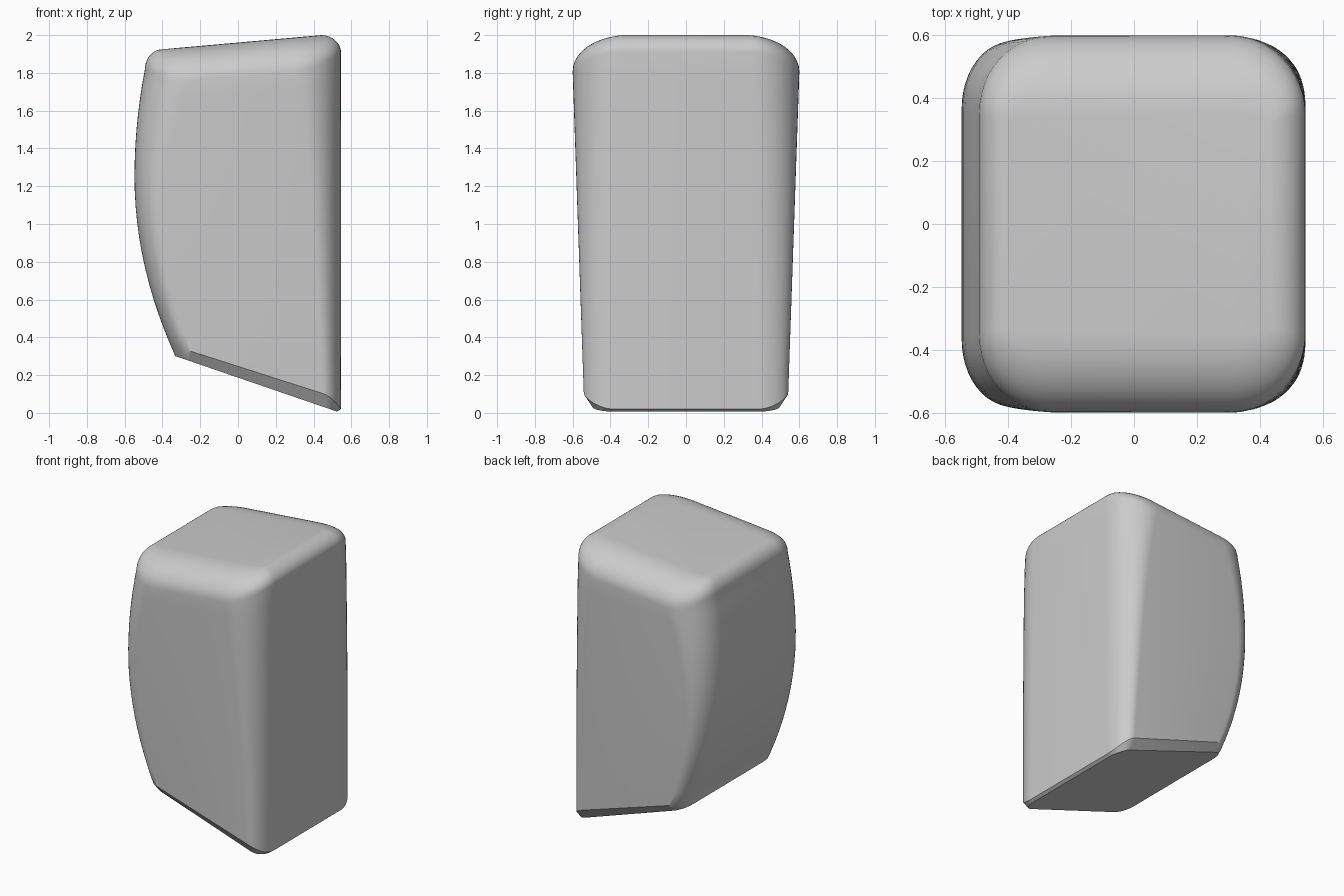
import bpy, bmesh
from math import sin, cos, pi

cube = bpy.data.objects.get("Cube")
if cube:
    bpy.data.objects.remove(cube)

ARC, WALL, CAP = 12, 18, 10
RIGHT = 0.545


def bottom_z(x):          # slanted underside
    return max(0, 0.30 - 0.343 * (x + 0.33))


def top_z(x):             # gently sloping top
    return 1.925 + 0.089 * (x + 0.4)


def left_x(z):            # bulging end profile
    return -0.548 + (0.24 if z < 1.25 else 0.17) * (z - 1.25) ** 2


def half_width(z):
    return 0.541 + 0.059 * min(1, (z - 0.1) / 1.7)


# (x side, y side, angle from the x axis) around the rounded rectangle
corners = []
for sx, sy, flip in ((1, 1, 0), (-1, 1, 1), (-1, -1, 0), (1, -1, 1)):
    for i in range(ARC + 1):
        k = ARC - i if flip else i
        corners.append((sx, sy, pi / 2 * k / ARC))


def wall_point(sx, sy, a, s):
    """Point on the tapered wall, s runs from the lower rim to the upper rim."""
    side = sin(a) ** 2
    x = 0.5 * sx
    for _ in range(8):
        low = bottom_z(x) + (0.02 if sx > 0 else 0.004) + 0.05 * side
        high = top_z(x) - 0.1 - 0.08 * side
        z = low + (high - low) * s
        end = RIGHT if sx > 0 else left_x(z)
        inset = 0.095 + 0.09 * s + 0.055 * s ** 4
        x = end - sx * inset * (1 - cos(a))
    inset_y = 0.16 + 0.09 * s
    y = sy * (half_width(z) - inset_y * (1 - sin(a)))
    return x, y, z


def top_point(sx, sy, a):
    """Rim of the flat top."""
    x = (0.44 if sx > 0 else -0.4) - sx * 0.14 * (1 - cos(a))
    return x, sy * (0.35 - 0.02 * (1 - sin(a))), top_z(x)


def bottom_point(sx, sy, a):
    """Rim of the underside, inside the chamfer."""
    x, y, z = wall_point(sx, sy, a, 0)
    x -= 0.02 * cos(a) if sx > 0 else 0
    y -= sy * 0.045 * sin(a)
    return x, y, bottom_z(x)


def cap_point(c, phi):
    """Elliptic rounding from the wall to the flat top."""
    p, q = wall_point(*c, 1), top_point(*c)
    f = (1 - cos(phi), 1 - cos(phi), sin(phi))
    return [u + (v - u) * w for u, v, w in zip(p, q, f)]


# Stack the rings and bridge them
rings = [[bottom_point(*c) for c in corners]]
rings += [[wall_point(*c, i / WALL) for c in corners] for i in range(WALL + 1)]
rings += [[cap_point(c, pi / 2 * i / CAP) for c in corners] for i in range(1, CAP + 1)]

bm = bmesh.new()
loops = [[bm.verts.new(p) for p in ring] for ring in rings]
n = len(corners)
for lower, upper in zip(loops, loops[1:]):
    for i in range(n):
        j = (i + 1) % n
        bm.faces.new((lower[i], lower[j], upper[j], upper[i]))
bm.faces.new(loops[0][::-1])
bm.faces.new(loops[-1])
bmesh.ops.recalc_face_normals(bm, faces=bm.faces)
mesh = bpy.data.meshes.new("rounded_body")
bm.to_mesh(mesh)
bm.free()

# Material
mat = bpy.data.materials.new("light_grey")
mat.use_nodes = True
color = (0.6, 0.6, 0.6, 1)
mat.diffuse_color = color
mat.node_tree.nodes["Principled BSDF"].inputs["Base Color"].default_value = color
mesh.materials.append(mat)

body = bpy.data.objects.new("rounded_body", mesh)
bpy.context.collection.objects.link(body)
bpy.context.view_layer.objects.active = body
body.select_set(True)
bpy.ops.object.shade_smooth_by_angle(angle=pi / 6)
